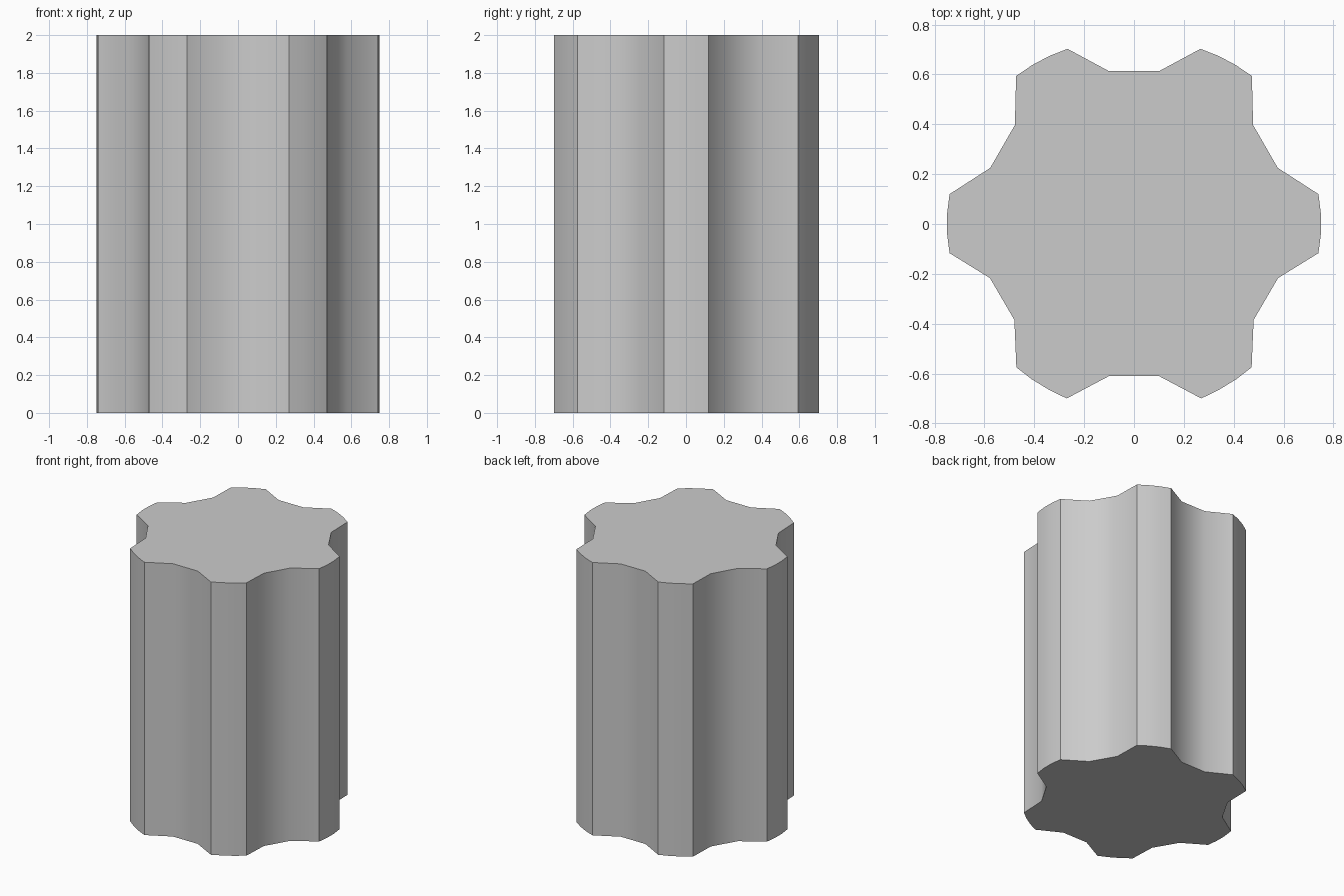
import bpy
import bmesh
import math

HEIGHT = 2.0

cube = bpy.data.objects.get("Cube")
if cube:
    bpy.data.objects.remove(cube, do_unlink=True)

# Plain grey material
grey = bpy.data.materials.new("light_grey")
grey.use_nodes = True
color = (0.6, 0.6, 0.6, 1.0)
grey.diffuse_color = color
grey.node_tree.nodes["Principled BSDF"].inputs["Base Color"].default_value = color

# Half outline of the six-lobed section, from the front groove to the back groove
half = [
    (0.10, -0.61), (0.27, -0.70), (0.341, -0.665), (0.409, -0.624), (0.472, -0.575),
    (0.48, -0.385), (0.578, -0.217), (0.74, -0.117), (0.75, -0.04),
    (0.75, 0.04), (0.74, 0.12), (0.577, 0.225), (0.478, 0.397),
    (0.473, 0.594), (0.408, 0.638), (0.34, 0.674), (0.267, 0.703), (0.10, 0.613),
]
outline = half + [(-x, y) for x, y in reversed(half)]

# Extrude the section into a fluted column
bm = bmesh.new()
base = bm.faces.new([bm.verts.new((x, y, 0)) for x, y in outline])
extruded = bmesh.ops.extrude_face_region(bm, geom=[base], use_keep_orig=True)
top_verts = [v for v in extruded["geom"] if isinstance(v, bmesh.types.BMVert)]
bmesh.ops.translate(bm, verts=top_verts, vec=(0, 0, HEIGHT))
bmesh.ops.recalc_face_normals(bm, faces=bm.faces[:])

mesh = bpy.data.meshes.new("fluted_column")
bm.to_mesh(mesh)
bm.free()
mesh.materials.append(grey)
column = bpy.data.objects.new("fluted_column", mesh)
bpy.context.collection.objects.link(column)

# Smooth grooves and lobe tips, crisp lobe corners and rims
bpy.ops.object.select_all(action="DESELECT")
column.select_set(True)
bpy.context.view_layer.objects.active = column
bpy.ops.object.shade_smooth_by_angle(angle=math.radians(36))
